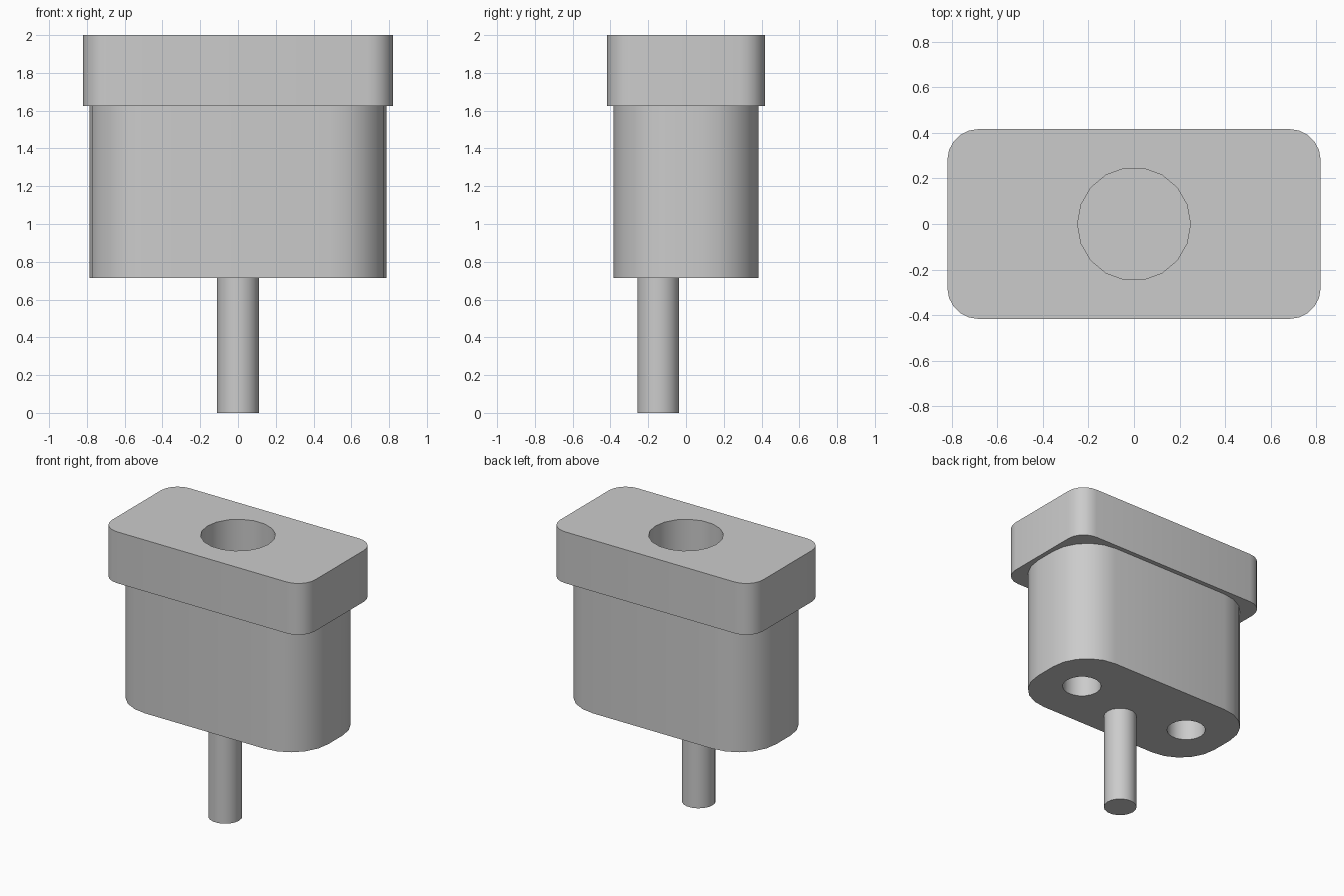
import bpy, bmesh, math

old = bpy.data.objects.get("Cube")
if old:
    bpy.data.objects.remove(old, do_unlink=True)

grey = bpy.data.materials.new("plain grey")
grey.use_nodes = True
colour = (0.6, 0.6, 0.6, 1)
grey.diffuse_color = colour
grey.node_tree.nodes["Principled BSDF"].inputs["Base Color"].default_value = colour


def circle(cx, cy, r, n=18):
    return [(cx + r * math.cos(2 * math.pi * i / n),
             cy + r * math.sin(2 * math.pi * i / n)) for i in range(n)]


def rounded_rect(hx, hy, r, seg=5):
    pts = []
    for k, (sx, sy) in enumerate([(1, 1), (-1, 1), (-1, -1), (1, -1)]):
        for i in range(seg + 1):
            a = math.pi / 2 * (k + i / seg)
            pts.append((sx * (hx - r) + r * math.cos(a),
                        sy * (hy - r) + r * math.sin(a)))
    return pts


def prism(name, outline, z0, z1, holes=()):
    """Extrude an outline; each hole is (loop, depth), running up from the
    bottom; a depth of None goes right through."""
    bm = bmesh.new()

    def ring(points, z):
        verts = [bm.verts.new((x, y, z)) for x, y in points]
        edges = [bm.edges.new((v, verts[i - 1])) for i, v in enumerate(verts)]
        return verts, edges

    def walls(a, b):
        for i in range(len(a)):
            bm.faces.new((a[i - 1], a[i], b[i], b[i - 1]))

    low, low_edges = ring(outline, z0)
    high, high_edges = ring(outline, z1)
    walls(low, high)
    for loop, depth in holes:
        mouth, mouth_edges = ring(loop, z0)
        end, end_edges = ring(loop, z1 if depth is None else z0 + depth)
        walls(mouth, end)
        low_edges += mouth_edges
        if depth is None:
            high_edges += end_edges
        else:
            bm.faces.new(end)
    # Caps around any holes
    for edges in (low_edges, high_edges):
        bmesh.ops.triangle_fill(bm, edges=edges, use_beauty=True)
    bmesh.ops.recalc_face_normals(bm, faces=bm.faces)

    mesh = bpy.data.meshes.new(name)
    bm.to_mesh(mesh)
    bm.free()
    mesh.materials.append(grey)
    obj = bpy.data.objects.new(name, mesh)
    bpy.context.collection.objects.link(obj)
    bpy.ops.object.select_all(action='DESELECT')
    obj.select_set(True)
    bpy.context.view_layer.objects.active = obj
    bpy.ops.object.shade_smooth_by_angle(angle=math.radians(35))
    return obj


# Head block with the round opening in its top
prism("head", rounded_rect(0.82, 0.417, 0.135), 1.625, 2.0,
      [(circle(0, 0, 0.248), None)])

# Body with two sockets in its underside; its top closes the head opening
prism("body", rounded_rect(0.787, 0.383, 0.303), 0.715, 1.635,
      [(circle(side * 0.465, 0, 0.132), 0.85) for side in (-1, 1)])

# Round pin standing off the underside
prism("pin", circle(0, -0.147, 0.112), 0, 0.72)
